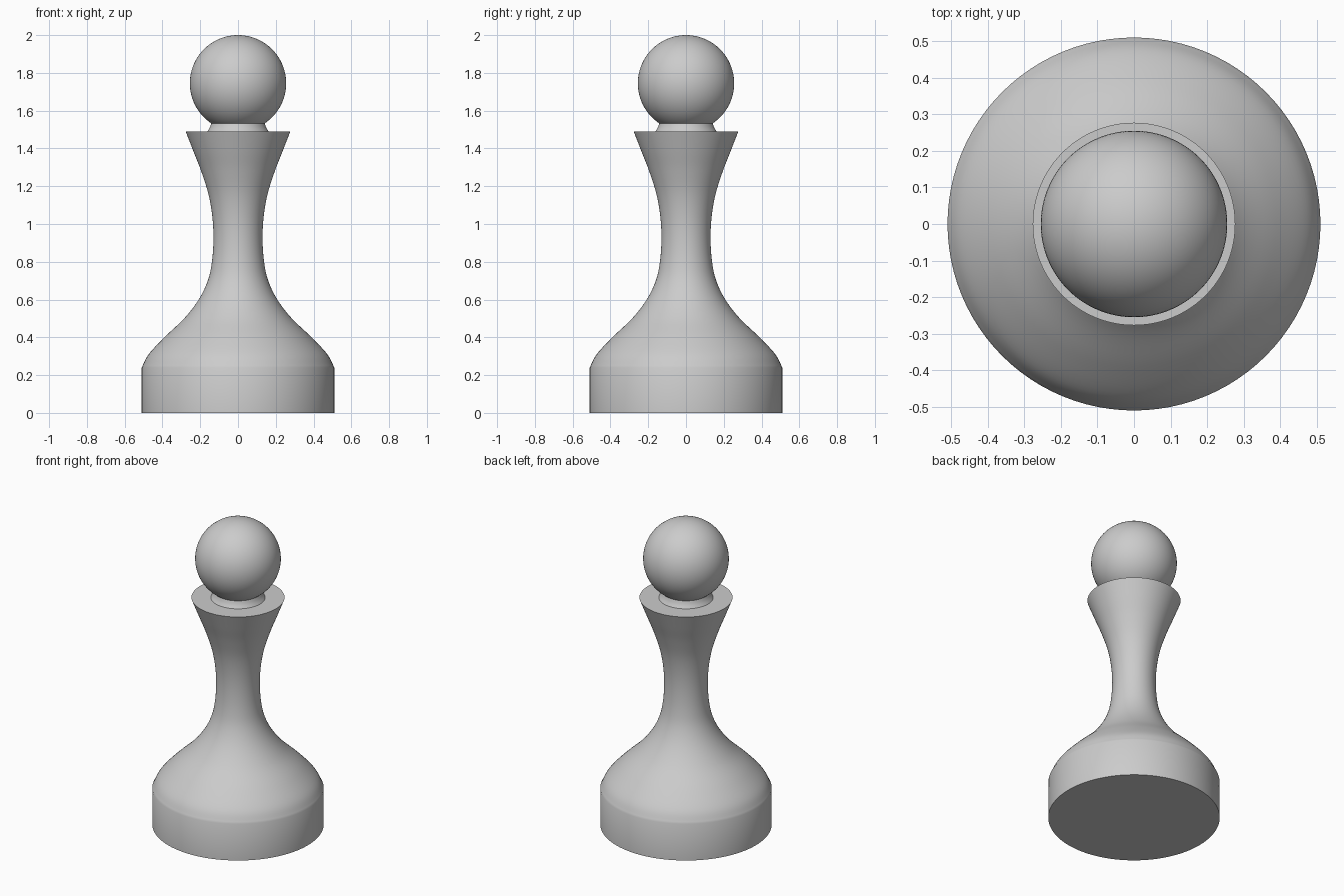
import bpy
import bmesh
import math
from mathutils import Vector

cube = bpy.data.objects.get("Cube")
if cube:
    bpy.data.objects.remove(cube, do_unlink=True)

SIDES = 96

grey = bpy.data.materials.new("light_grey")
grey.use_nodes = True
COLOUR = (0.6, 0.6, 0.6, 1)
grey.diffuse_color = COLOUR
grey.node_tree.nodes["Principled BSDF"].inputs["Base Color"].default_value = COLOUR


def smooth_curve(points, steps=6):
    """Catmull-Rom curve through (radius, height) points."""
    pts = [Vector(p) for p in points]
    pts = [2 * pts[0] - pts[1]] + pts + [2 * pts[-1] - pts[-2]]
    out = []
    for a, b, c, d in zip(pts, pts[1:], pts[2:], pts[3:]):
        for i in range(steps):
            t = i / steps
            out.append(0.5 * (2 * b + (c - a) * t + (2 * a - 5 * b + 4 * c - d) * t**2
                              + (3 * b - a - 3 * c + d) * t**3))
    return out + [pts[-2]]


def finish(obj, name):
    obj.name = obj.data.name = name
    obj.data.materials.append(grey)
    bpy.ops.object.select_all(action="DESELECT")
    obj.select_set(True)
    bpy.context.view_layer.objects.active = obj
    bpy.ops.object.shade_smooth_by_angle(angle=math.radians(30))


def lathe(name, profile):
    """Spin a (radius, height) profile around z and cap both ends."""
    bm = bmesh.new()
    rings = [[bm.verts.new((r * math.cos(math.tau * i / SIDES),
                            r * math.sin(math.tau * i / SIDES), z))
              for i in range(SIDES)] for r, z in profile]
    for low, high in zip(rings, rings[1:]):
        for i in range(SIDES):
            j = (i + 1) % SIDES
            bm.faces.new((low[i], low[j], high[j], high[i]))
    bm.faces.new(rings[0][::-1])
    bm.faces.new(rings[-1])
    mesh = bpy.data.meshes.new(name)
    bm.to_mesh(mesh)
    bm.free()
    obj = bpy.data.objects.new(name, mesh)
    bpy.context.collection.objects.link(obj)
    finish(obj, name)


# Drum base, bell-shaped skirt, slim waist and flared rim
body = [(0.51, 0.24), (0.473, 0.31), (0.39, 0.4), (0.285, 0.5), (0.208, 0.6),
        (0.16, 0.7), (0.138, 0.8), (0.13, 0.92), (0.136, 1.04), (0.157, 1.16),
        (0.195, 1.28), (0.236, 1.385), (0.277, 1.49)]
lathe("body", [(0.51, 0)] + [tuple(p) for p in smooth_curve(body)])

# Small collar under the head
lathe("collar", smooth_curve([(0.165, 1.485), (0.15, 1.51), (0.141, 1.535)], 4))

# Ball head
bpy.ops.mesh.primitive_uv_sphere_add(segments=SIDES, ring_count=48, radius=0.255,
                                     location=(0, 0, 1.745))
finish(bpy.context.object, "head")
